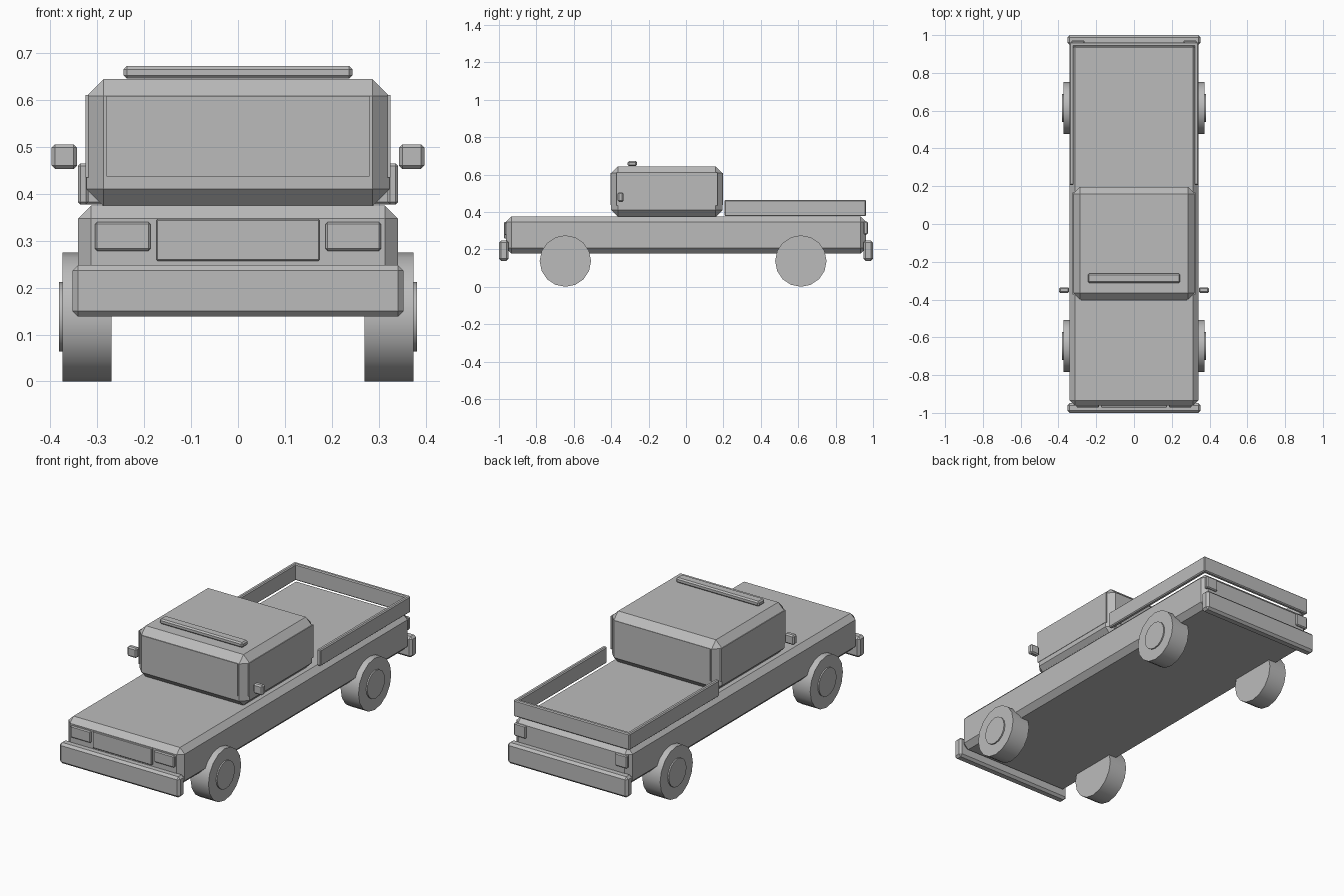
import bpy, math

if "Cube" in bpy.data.objects:
    bpy.data.objects.remove(bpy.data.objects["Cube"])

grey = bpy.data.materials.new("plain grey")
grey.diffuse_color = (0.5, 0.5, 0.5, 1)
grey.use_nodes = True
grey.node_tree.nodes["Principled BSDF"].inputs["Base Color"].default_value = grey.diffuse_color


def box(name, x, y, z, bevel=0.0):
    """Box from (min, max) ranges with a one-segment chamfer."""
    bpy.ops.mesh.primitive_cube_add(size=1)
    o = bpy.context.object
    o.name = name
    for v in o.data.vertices:
        v.co = [r[0] if c < 0 else r[1] for c, r in zip(v.co, (x, y, z))]
    o.data.materials.append(grey)
    if bevel:
        m = o.modifiers.new("chamfer", 'BEVEL')
        m.width, m.segments, m.limit_method = bevel, 1, 'NONE'
    return o


def pair(name, x, y, z, bevel=0.0):
    """The same box on the right and the left side."""
    box(name + "_right", x, y, z, bevel)
    box(name + "_left", (-x[1], -x[0]), y, z, bevel)


def disc(name, x0, x1, y, z, r, sides=16):
    """Cylinder along x between x0 and x1."""
    bpy.ops.mesh.primitive_cylinder_add(
        vertices=sides, radius=r, depth=abs(x1 - x0),
        location=((x0 + x1) / 2, y, z), rotation=(0, math.pi / 2, 0))
    o = bpy.context.object
    o.name = name
    o.data.materials.append(grey)
    bpy.ops.object.shade_smooth_by_angle(angle=math.radians(30))


# Body and cabin
box("body", (-0.341, 0.341), (-0.962, 0.962), (0.178, 0.375), 0.028)
box("cabin", (-0.323, 0.323), (-0.40, 0.195), (0.374, 0.644), 0.036)

# Window plates
box("windshield", (-0.28, 0.28), (-0.404, -0.396), (0.437, 0.608))
box("rear_window", (-0.28, 0.28), (0.19, 0.197), (0.437, 0.608))
pair("side_window", (0.318, 0.325), (-0.372, 0.168), (0.435, 0.61))

# Roof light bar and mirrors
box("roof_light_bar", (-0.244, 0.244), (-0.312, -0.262), (0.645, 0.672), 0.007)
pair("mirror", (0.343, 0.397), (-0.365, -0.335), (0.453, 0.505), 0.007)

# Bumpers
for name, y in (("front", (-1.0, -0.948)), ("rear", (0.948, 1.0))):
    box(name + "_bumper", (-0.353, 0.353), y, (0.138, 0.248), 0.012)

# Grille and lights
box("grille", (-0.174, 0.174), (-0.972, -0.95), (0.257, 0.346), 0.003)
pair("headlight", (0.186, 0.305), (-0.972, -0.95), (0.278, 0.34), 0.005)
pair("taillight", (0.262, 0.332), (0.95, 0.972), (0.28, 0.348), 0.005)

# Bed rails and tailgate
pair("bed_rail", (0.319, 0.341), (0.206, 0.957), (0.377, 0.464), 0.005)
box("tailgate", (-0.341, 0.341), (0.94, 0.962), (0.377, 0.464), 0.005)

# Wheels and hubs
for end, y in (("front", -0.645), ("rear", 0.614)):
    for side, s in (("right", 1), ("left", -1)):
        disc(f"{end}_{side}_wheel", s * 0.269, s * 0.374, y, 0.1375, 0.1375)
        disc(f"{end}_{side}_hub", s * 0.36, s * 0.381, y, 0.1375, 0.074)
